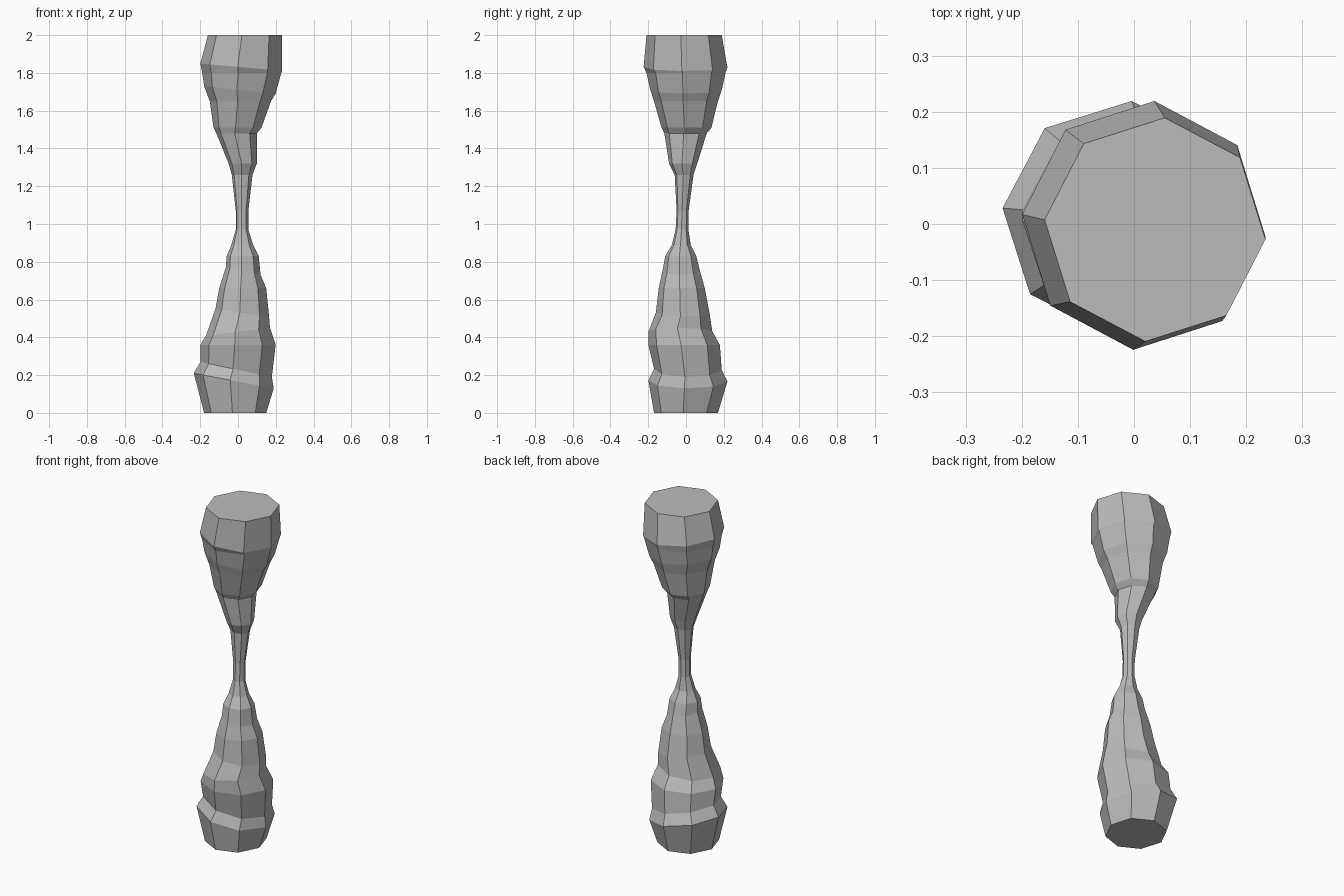
import bpy
import bmesh
from math import cos, sin, radians

SIDES = 8
TURN = radians(-5)

default_cube = bpy.data.objects.get("Cube")
if default_cube:
    bpy.data.objects.remove(default_cube, do_unlink=True)

# One plain stone colour
stone = bpy.data.materials.new("grey stone")
stone.use_nodes = True
stone_colour = (0.5, 0.5, 0.5, 1)
stone.diffuse_color = stone_colour
stone.node_tree.nodes["Principled BSDF"].inputs["Base Color"].default_value = stone_colour

# Outline of the column: height, left edge, right edge, front edge, back edge
lower_mound = [
    (0, -.18, .15, -.17, .17),
    (.17, -.235, .19, -.2, .22),
    (.23, -.2, .18, -.17, .19),
    (.36, -.2, .2, -.2, .18),
    (.43, -.17, .17, -.2, .14),
    (.53, -.12, .165, -.16, .125),
    (.66, -.1, .15, -.145, .1),
    (.75, -.065, .12, -.125, .075),
    (.83, -.06, .11, -.11, .055),
    (.89, -.035, .08, -.075, .025),
]
narrow_waist = [
    (.97, -.012, .055, -.055, .013),
    (1.07, -.012, .055, -.05, .014),
    (1.26, -.033, .077, -.06, .04),
]
upper_mound = [
    (1.32, -.05, .1, -.09, .06),
    (1.48, -.115, .1, -.115, .11),
    (1.51, -.13, .125, -.13, .135),
    (1.65, -.15, .175, -.17, .17),
    (1.71, -.18, .2, -.19, .19),
    (1.8, -.19, .23, -.21, .21),
    (1.83, -.2, .235, -.225, .22),
    (2, -.16, .235, -.21, .19),
]
# Rings that lean down towards one side, as rise per unit direction
leans = {.17: -.04, .23: -.04, .43: .02, .53: -.02, .75: -.02, 1.71: -.02, 1.83: -.02}


def add_ring(bm, height, left, right, front, back):
    """Add one off-centre, slightly tilted ring of corners."""
    centre_x, centre_y = (left + right) / 2, (front + back) / 2
    radius_x, radius_y = (right - left) / 2, (back - front) / 2
    lean = leans.get(height, 0)
    ring = []
    for side in range(SIDES):
        angle = TURN + radians(360) * side / SIDES
        ring.append(bm.verts.new((
            centre_x + radius_x * cos(angle),
            centre_y + radius_y * sin(angle),
            height + lean * cos(angle),
        )))
    return ring


# Stone column: rings bridged from floor to flat top
bm = bmesh.new()
rings = [add_ring(bm, *row) for row in lower_mound + narrow_waist + upper_mound]
for below, above in zip(rings, rings[1:]):
    for side in range(SIDES):
        after = (side + 1) % SIDES
        bm.faces.new((below[side], below[after], above[after], above[side]))
bm.faces.new(reversed(rings[0]))
bm.faces.new(rings[-1])
bmesh.ops.recalc_face_normals(bm, faces=bm.faces)

mesh = bpy.data.meshes.new("stone_column")
bm.to_mesh(mesh)
bm.free()
mesh.materials.append(stone)
column = bpy.data.objects.new("stone_column", mesh)
bpy.context.collection.objects.link(column)
